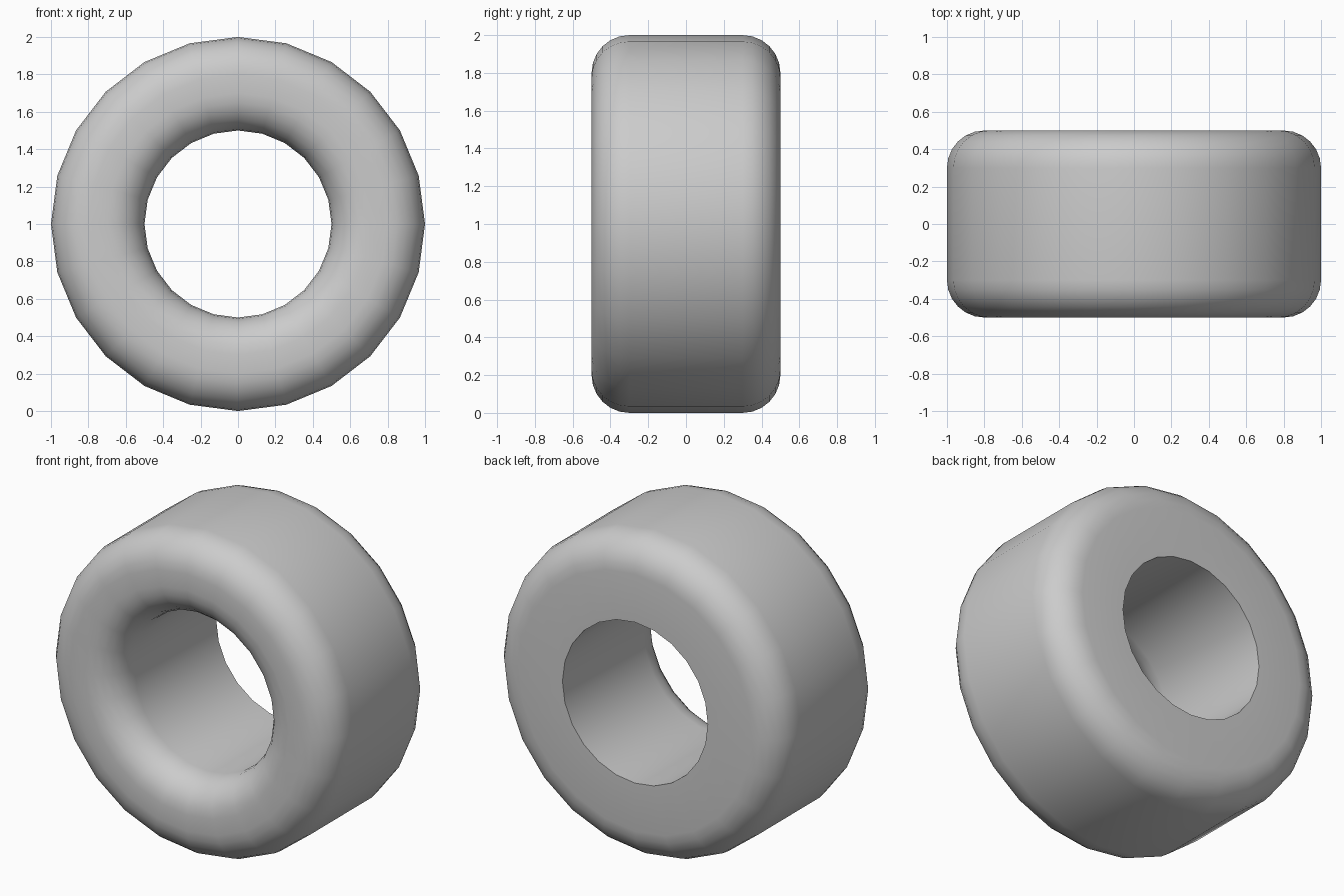
import bpy, bmesh
from math import sin, cos, pi, radians
from mathutils import Vector, Matrix

cube = bpy.data.objects.get("Cube")
if cube:
    bpy.data.objects.remove(cube, do_unlink=True)

SIDES = 24
OUTER, INNER, HALF, FILLET = 1.0, 0.5, 0.5, 0.2
STEPS = 6

grey = bpy.data.materials.new("plain grey")
grey.use_nodes = True
colour = (0.6, 0.6, 0.6, 1)
grey.diffuse_color = colour
grey.node_tree.nodes["Principled BSDF"].inputs["Base Color"].default_value = colour


def fillet(radius, y, start):
    """Quarter-circle of (radius, y) points, turning counter-clockwise."""
    angles = [start + pi / 2 * i / STEPS for i in range(STEPS + 1)]
    return [(radius + FILLET * cos(a), y + FILLET * sin(a)) for a in angles]


# Cross-section: rounded everywhere except the back rim of the bore
profile = fillet(INNER + FILLET, FILLET - HALF, pi)
profile += fillet(OUTER - FILLET, FILLET - HALF, 1.5 * pi)
profile += fillet(OUTER - FILLET, HALF - FILLET, 0)
profile.append((INNER, HALF))

# Revolve the section about the y axis
bm = bmesh.new()
rings = []
for s in range(SIDES):
    turn = Matrix.Rotation(2 * pi * s / SIDES, 3, 'Y')
    rings.append([bm.verts.new(turn @ Vector((r, y, 0))) for r, y in profile])
for s in range(SIDES):
    a, b = rings[s], rings[(s + 1) % SIDES]
    for i in range(len(profile)):
        j = (i + 1) % len(profile)
        bm.faces.new((a[i], a[j], b[j], b[i]))
bmesh.ops.recalc_face_normals(bm, faces=bm.faces)

mesh = bpy.data.meshes.new("ring_body")
bm.to_mesh(mesh)
bm.free()
mesh.materials.append(grey)
ring = bpy.data.objects.new("ring_body", mesh)
ring.location.z = OUTER
bpy.context.collection.objects.link(ring)

# Smooth shading that keeps the back rim crisp
bpy.ops.object.select_all(action='DESELECT')
ring.select_set(True)
bpy.context.view_layer.objects.active = ring
bpy.ops.object.shade_smooth_by_angle(angle=radians(30))
